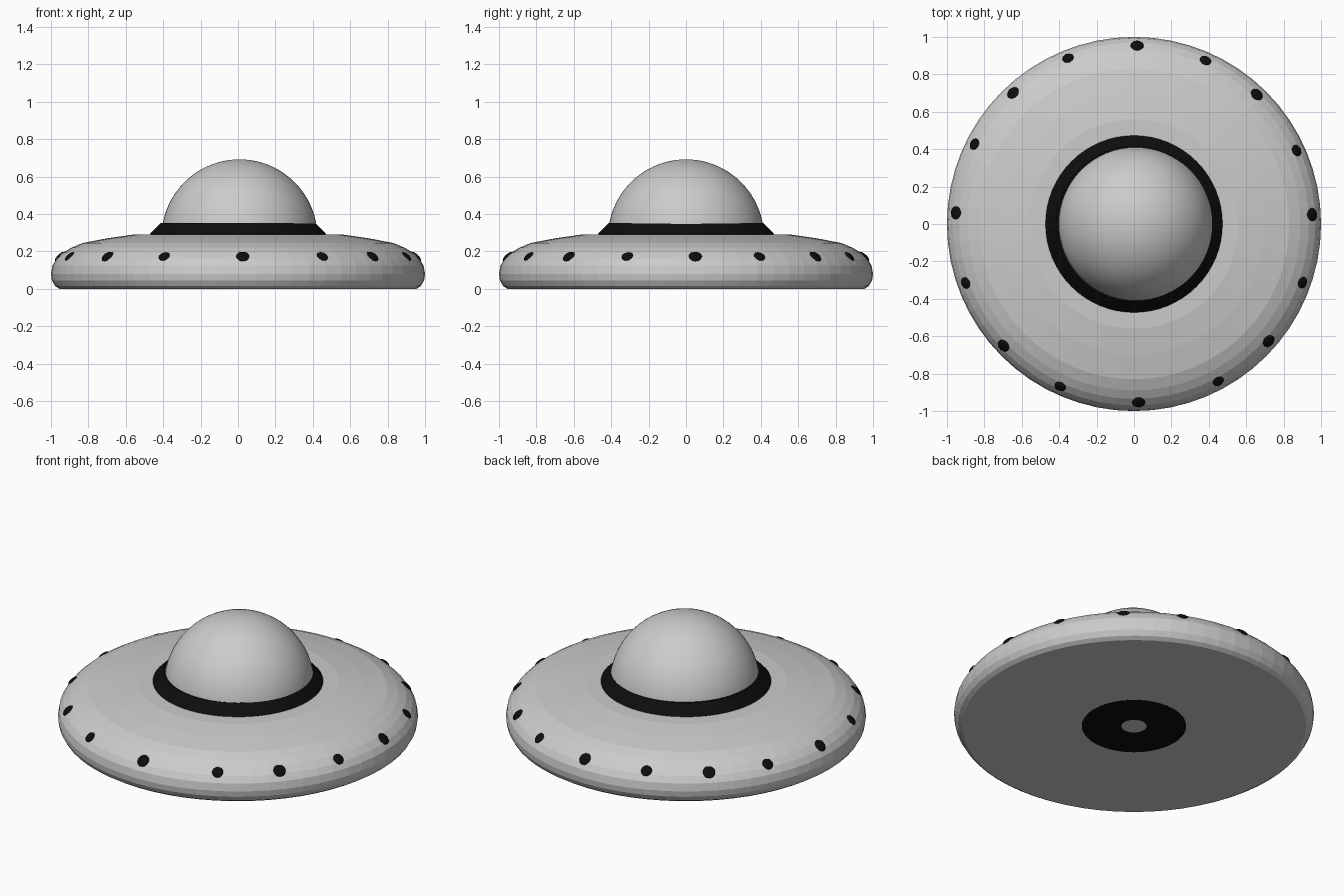
import bpy, bmesh, math
from mathutils import Matrix, Vector

if "Cube" in bpy.data.objects:
    bpy.data.objects.remove(bpy.data.objects["Cube"])

black = bpy.data.materials.new("black")
black.diffuse_color = (0.004, 0.004, 0.004, 1)
black.use_nodes = True
black.node_tree.nodes["Principled BSDF"].inputs["Base Color"].default_value = black.diffuse_color


def finish(name, bm, mat=None, smooth=None):
    mesh = bpy.data.meshes.new(name)
    bm.to_mesh(mesh)
    bm.free()
    obj = bpy.data.objects.new(name, mesh)
    bpy.context.collection.objects.link(obj)
    if mat:
        mesh.materials.append(mat)
    if smooth:
        bpy.ops.object.select_all(action='DESELECT')
        obj.select_set(True)
        bpy.context.view_layer.objects.active = obj
        bpy.ops.object.shade_smooth_by_angle(angle=math.radians(smooth))
    return obj


def lathe(name, profile, sides=64, mat=None, smooth=None, centre_x=0.0):
    """Revolve (radius, z) points around the vertical axis."""
    bm = bmesh.new()
    verts = [bm.verts.new((r, 0, z)) for r, z in profile]
    edges = [bm.edges.new(pair) for pair in zip(verts, verts[1:])]
    bmesh.ops.spin(bm, geom=verts + edges, cent=(0, 0, 0), axis=(0, 0, 1),
                   angle=math.tau, steps=sides, use_duplicate=False)
    bmesh.ops.remove_doubles(bm, verts=bm.verts, dist=1e-5)
    bmesh.ops.recalc_face_normals(bm, faces=bm.faces)
    bmesh.ops.translate(bm, verts=bm.verts, vec=(centre_x, 0, 0))
    return finish(name, bm, mat, smooth)


# Saucer body, faceted, with a flat underside
lathe("saucer_body", [(0, 0), (0.955, 0), (0.978, 0.015), (0.995, 0.045), (1.0, 0.08),
                      (0.992, 0.125), (0.97, 0.16), (0.935, 0.193), (0.89, 0.22),
                      (0.83, 0.245), (0.70, 0.27), (0.56, 0.29), (0, 0.295)])

# Black sloping collar under the dome
lathe("dome_collar", [(0.38, 0.285), (0.473, 0.292), (0.415, 0.351), (0.38, 0.351)],
      mat=black, smooth=30)

# Smooth dome: upper part of a sphere
R, cz = 0.417, 0.275
low = math.asin((0.30 - cz) / R)
steps = 20
arc = [low + (math.pi / 2 - low) * i / steps for i in range(steps + 1)]
lathe("dome", [(R * math.cos(a), cz + R * math.sin(a)) for a in arc[:-1]] + [(0, cz + R)],
      smooth=40, centre_x=0.008)

# Underside: black patch with a small pale centre
lathe("underside_ring", [(0.07, 0.002), (0.07, -0.001), (0.29, -0.001), (0.29, 0.002)], mat=black)
lathe("underside_centre", [(0, -0.001), (0.07, -0.001)])

# Slightly uneven row of rim windows, as flattened balls lying on the slope
angles = [89, 66.4, 46.5, 24.3, 3, -19.2, -41, -61.8, -88.5,
          -114.4, -137, -160.7, 176.4, 153.4, 132.7, 111.7]
tilt = math.radians(48)
for i, deg in enumerate(angles):
    a = math.radians(deg)
    bm = bmesh.new()
    bmesh.ops.create_uvsphere(bm, u_segments=20, v_segments=10, radius=1)
    size = 0.036 if i % 2 == 0 else 0.032
    place = (Matrix.Rotation(a, 4, 'Z') @ Matrix.Translation(Vector((0.952, 0, 0.172)))
             @ Matrix.Rotation(math.pi / 2 - tilt, 4, 'Y')
             @ Matrix.Diagonal((size, size, 0.014, 1)))
    bmesh.ops.transform(bm, matrix=place, verts=bm.verts)
    finish(f"rim_window_{i + 1}", bm, black, smooth=60)
